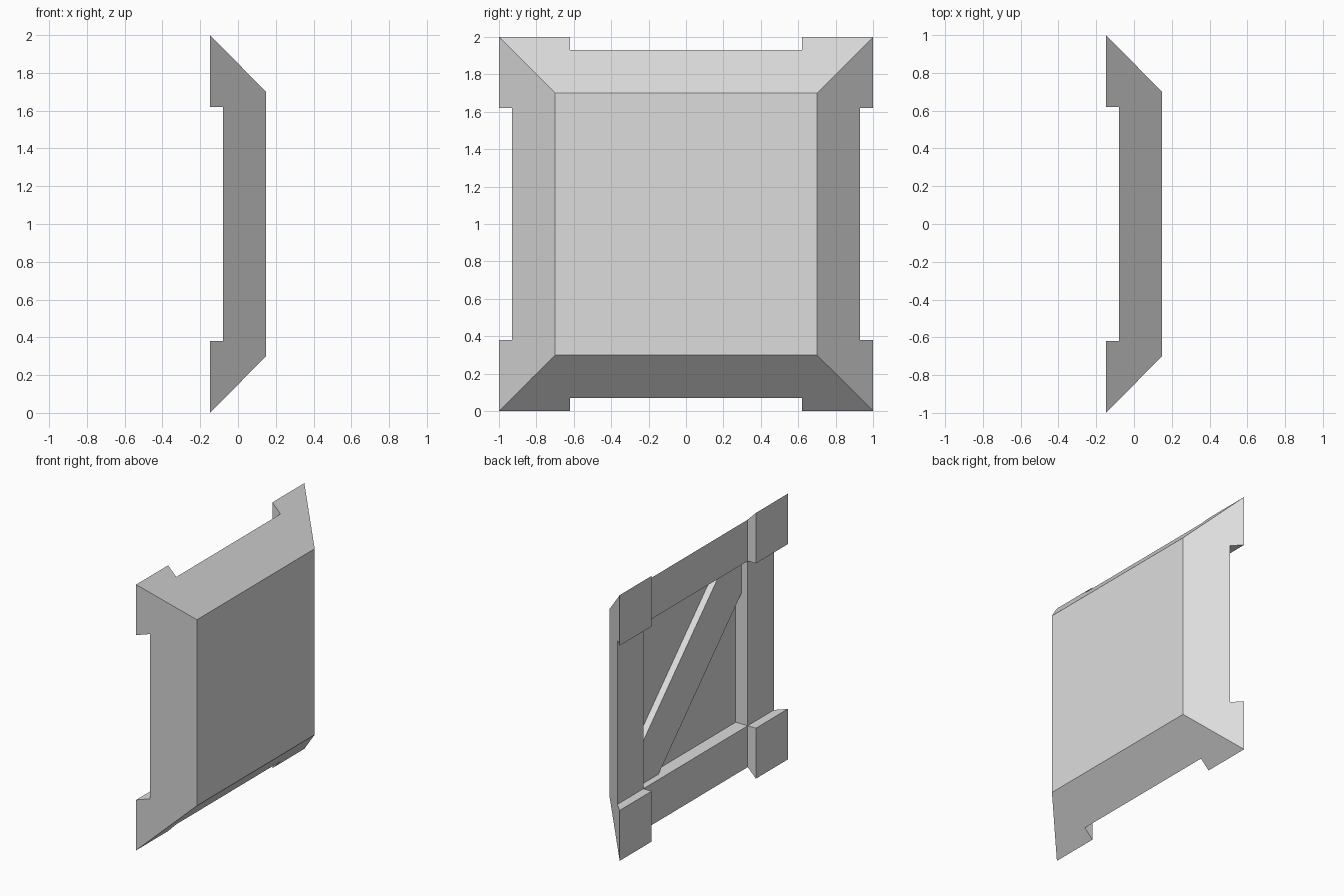
import bpy
import bmesh
from math import pi
from mathutils import Matrix, Vector

if "Cube" in bpy.data.objects:
    bpy.data.objects.remove(bpy.data.objects["Cube"], do_unlink=True)

DEPTH = 0.148   # half thickness
RAIL = -0.08    # back face of the rails
PANEL = 0.02    # floor of the recess
BRACE = -0.03   # back face of the diagonal brace
OPEN = 0.62     # half size of the opening

grey = bpy.data.materials.new("plain_grey")
grey.use_nodes = True
grey.diffuse_color = (0.72, 0.72, 0.72, 1)
grey.node_tree.nodes["Principled BSDF"].inputs["Base Color"].default_value = (0.72, 0.72, 0.72, 1)


def add_mesh(name, bm):
    mesh = bpy.data.meshes.new(name)
    bm.to_mesh(mesh)
    obj = bpy.data.objects.new(name, mesh)
    bpy.context.collection.objects.link(obj)
    mesh.materials.append(grey)
    return obj


def box(name, x0, x1, half_y, half_z, turn=0):
    bm = bmesh.new()
    bmesh.ops.create_cube(bm, size=2)
    place = (Matrix.Translation(((x0 + x1) / 2, 0, 1)) @ Matrix.Rotation(turn, 4, 'X')
             @ Matrix.Diagonal(((x1 - x0) / 2, half_y, half_z, 1)))
    bm.transform(place)
    obj = add_mesh(name, bm)
    bm.free()
    return obj


# Tapered slab: full size at the back, smaller at the outer face
body = box("panel_body", -DEPTH, DEPTH, 1, 1)
for v in body.data.vertices:
    if v.co.x > 0:
        v.co.y *= 0.7
        v.co.z = 1 + (v.co.z - 1) * 0.7

# Cutters leave corner blocks, rails and recess; the brace is then added
helpers = [
    (box("rail_cutter_upright", -1, RAIL, OPEN, 2), 'DIFFERENCE'),
    (box("rail_cutter_level", -1, RAIL, 2, OPEN), 'DIFFERENCE'),
    (box("recess_cutter", -1, PANEL, OPEN, OPEN), 'DIFFERENCE'),
    (box("diagonal_brace", BRACE, PANEL + 0.03, 0.177, 0.9, pi / 4), 'UNION'),
]
for helper, mode in helpers:
    helper.hide_render = True
    mod = body.modifiers.new(helper.name, 'BOOLEAN')
    mod.object = helper
    mod.operation = mode
    mod.solver = 'EXACT'

bpy.context.view_layer.update()
whole = bmesh.new()
whole.from_object(body, bpy.context.evaluated_depsgraph_get())
for obj in [h for h, _ in helpers] + [body]:
    bpy.data.objects.remove(obj, do_unlink=True)


def split(bm, points):
    """Cut a solid by a plane into its lower-y and higher-y closed halves."""
    a, b, c = map(Vector, points)
    normal = (b - a).cross(c - a).normalized()
    if normal.y < 0:
        normal = -normal
    halves = []
    for low in (True, False):
        part = bm.copy()
        cut = bmesh.ops.bisect_plane(
            part, geom=part.verts[:] + part.edges[:] + part.faces[:], dist=1e-5,
            plane_co=a, plane_no=normal, clear_outer=low, clear_inner=not low)
        rim = [e for e in cut["geom_cut"] if isinstance(e, bmesh.types.BMEdge)]
        bmesh.ops.holes_fill(part, edges=rim, sides=0)
        halves.append(part)
    return halves


# Hairline cracks through the panel, from the -y side to the +y side
F = DEPTH
edge_board, rest = split(whole, [(RAIL, -.42, 1.93), (F, -.445, 1.7), (F, -.545, .3)])
edge_low, edge_high = split(edge_board, [(RAIL, -.93, 1.16), (F, -.7, .96), (F, -.53, .78)])
corner_chip, edge_low = split(edge_low, [(RAIL, -.93, .61), (.025, -.82, .18), (-F, -.78, 0)])
board_a, rest = split(rest, [(RAIL, -.265, 1.93), (F, -.22, 1.7), (F, -.16, .3)])
board_b, rest = split(rest, [(RAIL, -.215, 1.93), (F, -.18, 1.7), (F, .08, .3)])
board_c, rest = split(rest, [(RAIL, .52, 1.93), (F, .505, 1.7), (F, .32, .3)])
rest, far_high = split(rest, [(-.05, .515, 1.9), (F, .56, 1.7), (F, .695, 1.15)])
board_d, far_low = split(rest, [(.118, .73, 1), (-F, .78, 0), (RAIL, .74, 1)])

pieces = {
    "edge_board_upper": edge_high, "edge_board_lower": edge_low, "corner_chip": corner_chip,
    "narrow_board": board_a, "wedge_board": board_b, "middle_board": board_c,
    "tapered_board": board_d, "far_board_upper": far_high, "far_board_lower": far_low,
}
for name, part in pieces.items():
    if part.faces:
        bmesh.ops.recalc_face_normals(part, faces=part.faces[:])
        for f in part.faces:
            f.smooth = False
            f.material_index = 0
        add_mesh(name, part)
